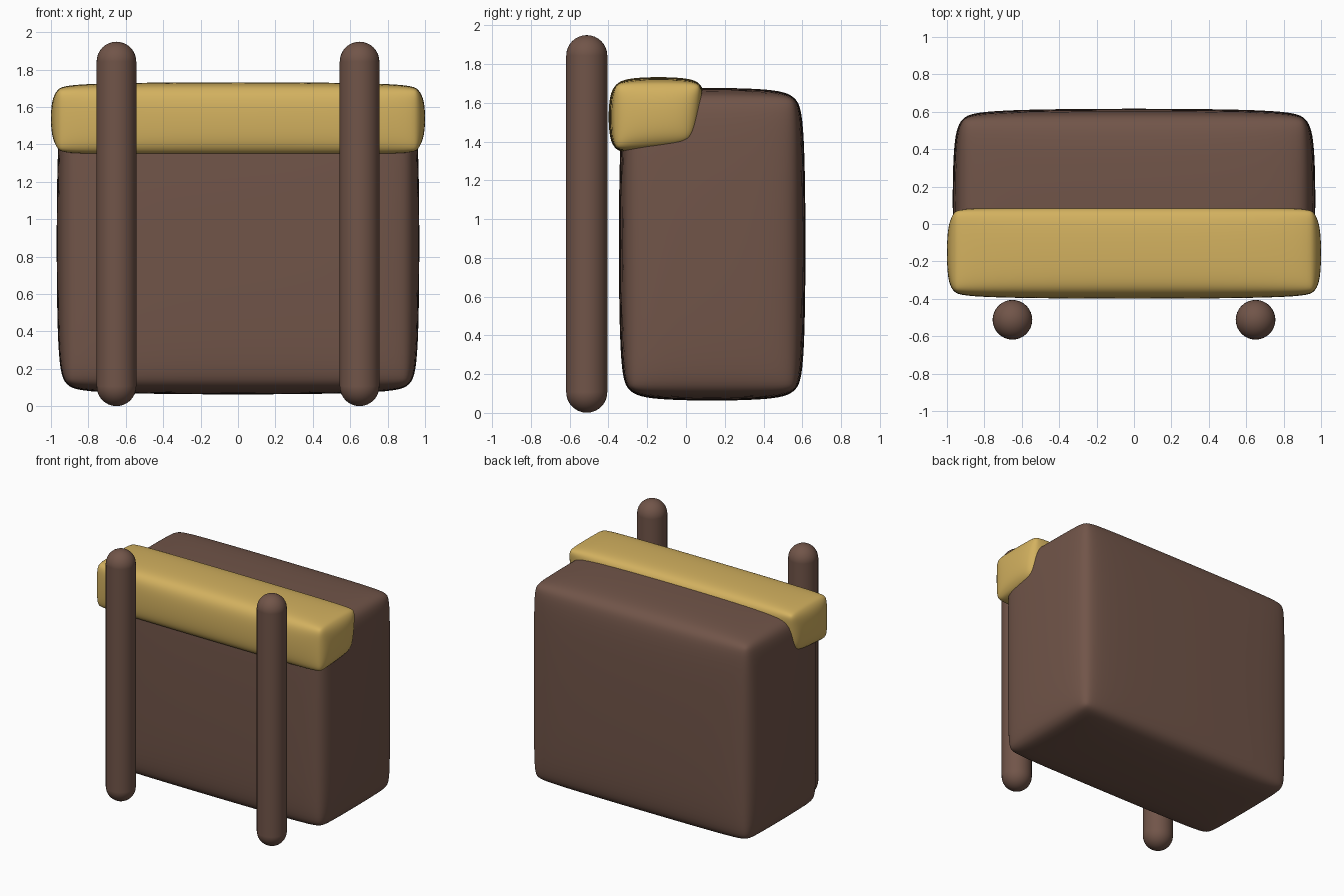
import bpy
import bmesh
from mathutils import Matrix, Vector

cube = bpy.data.objects.get("Cube")
if cube:
    bpy.data.objects.remove(cube, do_unlink=True)


def make_material(name, color):
    mat = bpy.data.materials.new(name)
    mat.use_nodes = True
    mat.diffuse_color = (*color, 1)
    mat.node_tree.nodes["Principled BSDF"].inputs["Base Color"].default_value = (*color, 1)
    return mat


brown = make_material("brown leather", (0.165, 0.09, 0.066))
gold = make_material("golden cloth", (0.65, 0.44, 0.115))


def finish(name, bm, mat):
    mesh = bpy.data.meshes.new(name)
    bm.to_mesh(mesh)
    bm.free()
    mesh.materials.append(mat)
    obj = bpy.data.objects.new(name, mesh)
    bpy.context.collection.objects.link(obj)
    bpy.ops.object.select_all(action="DESELECT")
    obj.select_set(True)
    bpy.context.view_layer.objects.active = obj
    bpy.ops.object.shade_smooth_by_angle()
    return obj


def soft_box(name, low, high, loop, pull, mat, reshape=None):
    """Cushioned box: support loops near the edges, edges pulled in, subdivided."""
    low, high = Vector(low), Vector(high)
    centre, half = (low + high) / 2, (high - low) / 2
    bm = bmesh.new()
    bmesh.ops.create_cube(bm, size=2)
    bmesh.ops.subdivide_edges(bm, edges=bm.edges[:], cuts=2, use_grid_fill=True)
    for v in bm.verts:
        outer = [abs(c) > 0.9 for c in v.co]
        on_edge = sum(outer) > 1
        unit = v.co.copy()
        for i in range(3):
            inset = (pull if on_edge else 0) if outer[i] else loop
            side = 1 if unit[i] > 0 else -1
            v.co[i] = centre[i] + side * (half[i] - inset)
        if reshape:
            reshape(v.co, unit)
    for f in bm.faces:
        f.smooth = True
    obj = finish(name, bm, mat)
    for p in obj.data.polygons:
        p.use_smooth = True
    for edge in obj.data.edges:
        edge.use_edge_sharp = False
    sub = obj.modifiers.new("soften", "SUBSURF")
    sub.levels = sub.render_levels = 3
    return obj


def taper_flap(co, unit):
    # Underside rises to the back, and the back leans in at the bottom
    if unit.z < 0:
        co.z += 0.025 * (1 + unit.y)
    if unit.y > 0:
        co.y -= 0.028 * (1 - unit.z)


# Main bag and the flap over its upper front edge
soft_box("bag_body", (-0.973, -0.35, 0.06), (0.973, 0.62, 1.68), 0.17, 0.045, brown)
soft_box("top_flap", (-1.003, -0.402, 1.318), (1.003, 0.118, 1.735), 0.11, 0.035,
         gold, taper_flap)

# Round-ended shoulder straps standing in front of the bag
RADIUS, BOTTOM, TOP = 0.107, 0.107, 1.843
for name, x in (("right_strap", -0.65), ("left_strap", 0.65)):
    bm = bmesh.new()
    bmesh.ops.create_cone(bm, cap_ends=False, segments=32, radius1=RADIUS, radius2=RADIUS,
                          depth=TOP - BOTTOM,
                          matrix=Matrix.Translation((x, -0.512, (TOP + BOTTOM) / 2)))
    for z in (BOTTOM, TOP):
        bmesh.ops.create_uvsphere(bm, u_segments=32, v_segments=16, radius=RADIUS - 0.001,
                                  matrix=Matrix.Translation((x, -0.512, z)))
    finish(name, bm, brown)
